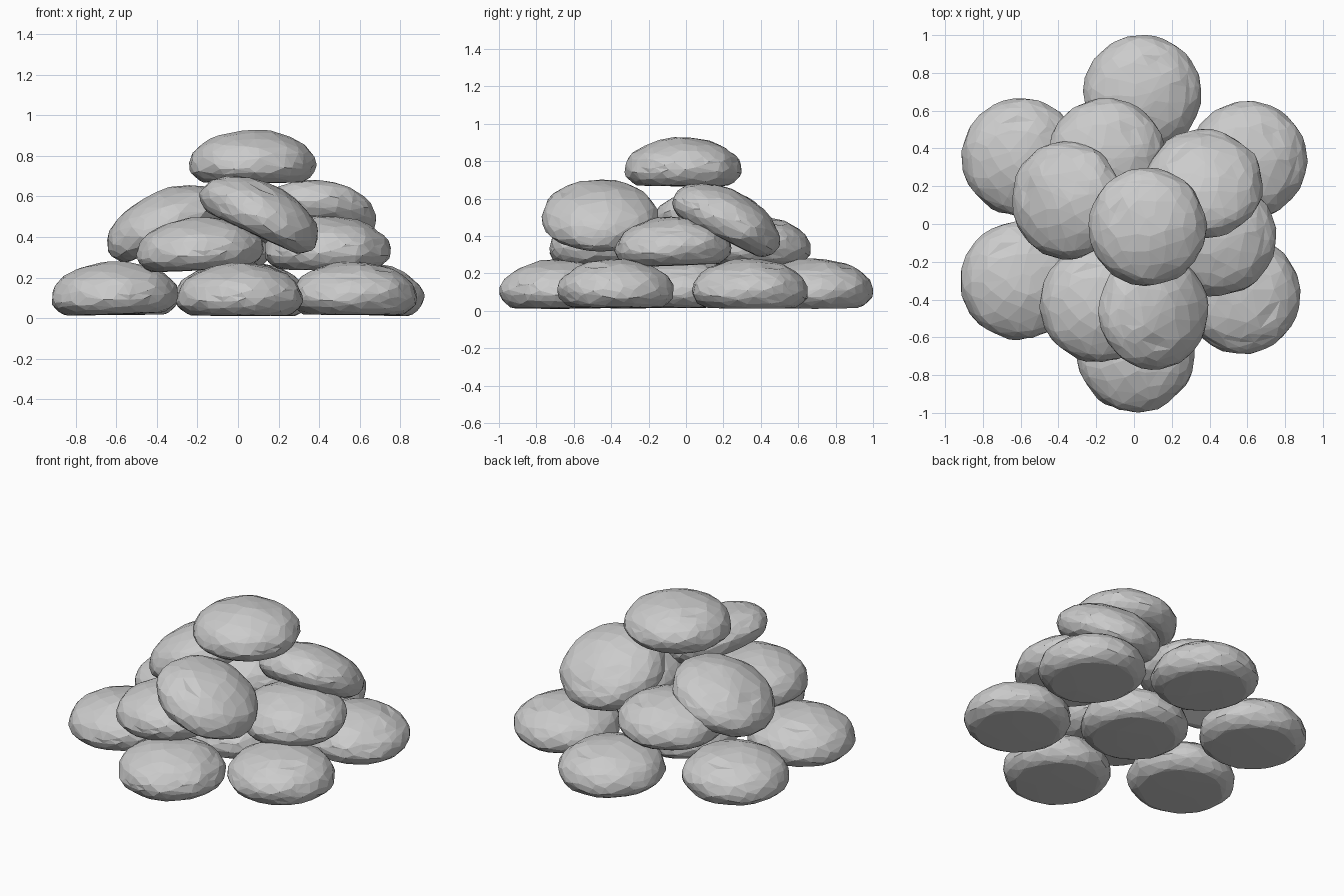
import bpy
import bmesh
import random
from math import radians, sin, hypot
from mathutils import Matrix, Vector, noise

if "Cube" in bpy.data.objects:
    bpy.data.objects.remove(bpy.data.objects["Cube"], do_unlink=True)

random.seed(4)
RADIUS, RIM, DOME = 0.311, 0.095, 0.172   # widest at the rim, flat underside

crust = bpy.data.materials.new("crust_grey")
crust.use_nodes = True
grey = (0.6, 0.6, 0.6, 1)
crust.diffuse_color = grey
crust.node_tree.nodes["Principled BSDF"].inputs["Base Color"].default_value = grey


def crease_depth(n):
    """Wandering split in the crust, with one side branch."""
    if n.z < 0.1:
        return 0
    main = abs(n.x - 0.45 - 0.12 * sin(9 * n.y))
    branch = abs(n.y - 0.45 - 0.1 * sin(11 * n.x))
    if n.y < -0.1:
        main = 1
    if n.x < 0.2:
        branch = 1
    return 0.012 if min(main, branch) < 0.025 else 0


def bun_mesh():
    """Rounded dome on a flat base, with a lumpy, crumpled crust."""
    bm = bmesh.new()
    bmesh.ops.create_icosphere(bm, subdivisions=4, radius=1)
    for v in bm.verts:
        jitter = Vector([random.uniform(-0.02, 0.02) for _ in range(3)])
        n = (v.co + jitter).normalized()
        lump = 1 + 0.035 * noise.noise(n * 2.2) + 0.02 * noise.noise(n * 6)
        if n.z > 0:
            z = RIM + DOME * n.z * lump - crease_depth(n)
        else:
            z = RIM + RIM * max(n.z * 1.5, -0.9) + 0.01 * min(n.z + 0.6, 0)
        v.co = (n.x * RADIUS * lump, n.y * RADIUS * lump, z - 0.135)
    mesh = bpy.data.meshes.new("bun")
    bm.to_mesh(mesh)
    bm.free()
    mesh.materials.append(crust)
    return mesh


mesh = bun_mesh()


def add_bun(name, x, y, z, yaw, tilt=0, axis='X'):
    bun = bpy.data.objects.new(name, mesh)
    bpy.context.collection.objects.link(bun)
    bun.matrix_world = (Matrix.Translation((x, y, z))
                        @ Matrix.Rotation(radians(tilt), 4, axis)
                        @ Matrix.Rotation(radians(yaw), 4, 'Z'))
    # Irregular flat facets
    facets = bun.modifiers.new("facets", 'DECIMATE')
    facets.ratio = 0.3


# Bottom layer: a ring of six around one in the middle
add_bun("bottom_back_bun", 0.045, 0.69, 0.145, 10, 2, 'Y')
add_bun("bottom_back_right_bun", -0.60, 0.355, 0.145, 40)
add_bun("bottom_back_left_bun", 0.605, 0.34, 0.145, -10, 2, 'Y')
add_bun("bottom_front_right_bun", -0.61, -0.30, 0.147, 60, -2, 'Y')
add_bun("bottom_front_left_bun", 0.57, -0.375, 0.145, -90)
add_bun("bottom_front_bun", 0.01, -0.685, 0.14, 30)
add_bun("bottom_middle_bun", 0, 0, 0.145, 0)

# Second layer: three level buns
add_bun("second_front_bun", -0.19, -0.42, 0.365, 50, -3, 'Y')
add_bun("second_left_bun", 0.44, -0.07, 0.37, 0, 2, 'X')
add_bun("second_back_bun", -0.145, 0.355, 0.375, -10)

# Third layer: three buns leaning outward
add_bun("leaning_right_bun", -0.37, 0.125, 0.49, 110, -24, 'Y')
add_bun("leaning_back_bun", 0.37, 0.23, 0.51, 85, -27, 'X')
add_bun("leaning_front_bun", 0.12, -0.46, 0.535, 200, 25, 'Y')

# Single bun on top
add_bun("top_bun", 0.07, -0.015, 0.795, 100)
